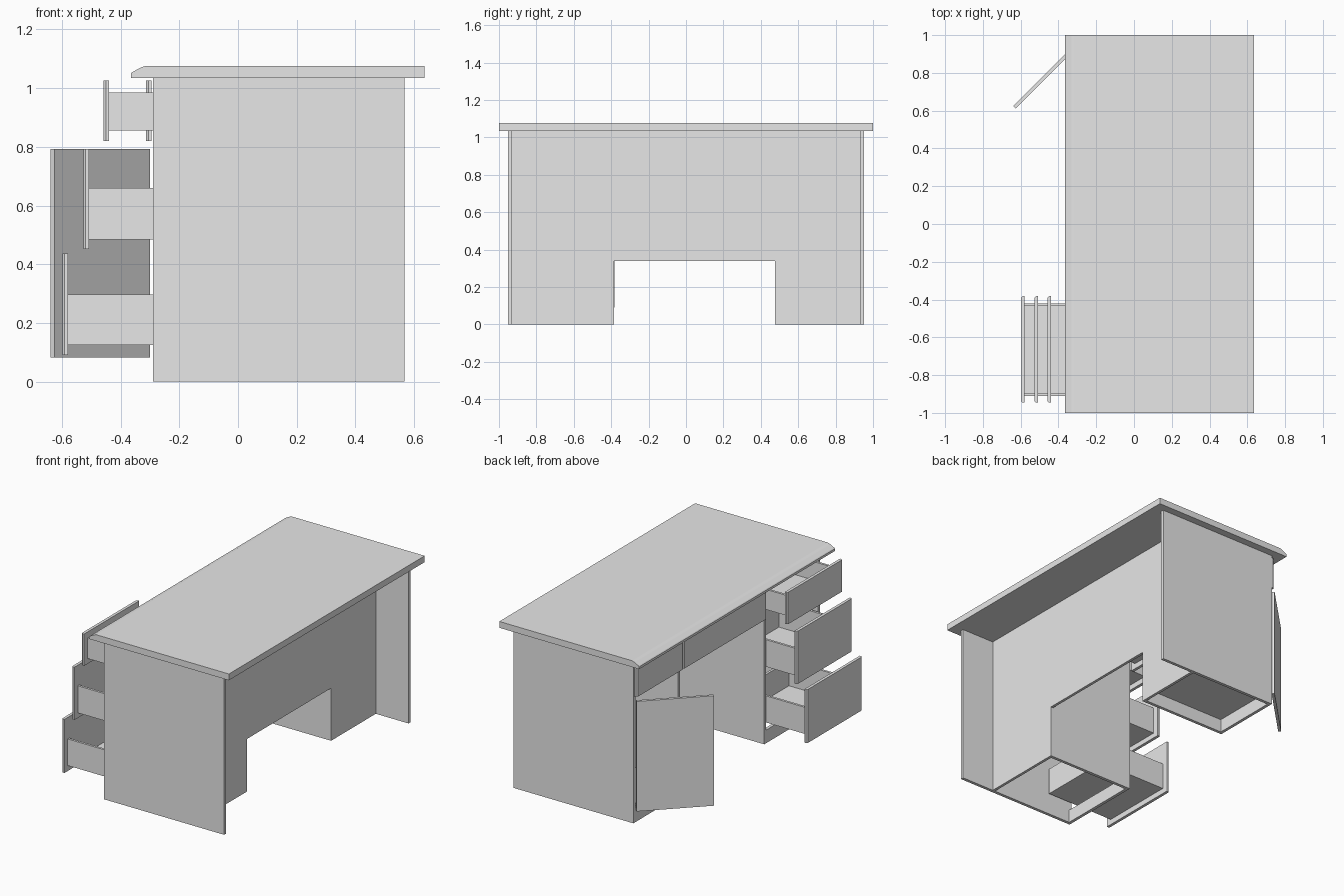
import bpy, bmesh
from math import radians
from mathutils import Vector, Matrix

cube = bpy.data.objects.get("Cube")
if cube:
    bpy.data.objects.remove(cube, do_unlink=True)

GREY = (0.8, 0.8, 0.8, 1)
mat = bpy.data.materials.new("pale grey")
mat.use_nodes = True
mat.diffuse_color = GREY
mat.node_tree.nodes["Principled BSDF"].inputs["Base Color"].default_value = GREY


def finish(name, bm):
    bmesh.ops.recalc_face_normals(bm, faces=bm.faces)
    mesh = bpy.data.meshes.new(name)
    bm.to_mesh(mesh)
    bm.free()
    mesh.materials.append(mat)
    obj = bpy.data.objects.new(name, mesh)
    bpy.context.collection.objects.link(obj)
    return obj


def extrude(name, points, axis, low, high):
    """Extrude a 2D outline along x, y or z (0, 1, 2)."""
    bm = bmesh.new()
    verts = []
    for p in points:
        co = list(p)
        co.insert(axis, low)
        verts.append(bm.verts.new(co))
    face = bm.faces.new(verts)
    moved = bmesh.ops.extrude_face_region(bm, geom=[face])["geom"]
    step = Vector((0, 0, 0))
    step[axis] = high - low
    bmesh.ops.translate(bm, vec=step, verts=[g for g in moved if isinstance(g, bmesh.types.BMVert)])
    return finish(name, bm)


def board(name, x, y, z):
    outline = [(x[0], y[0]), (x[1], y[0]), (x[1], y[1]), (x[0], y[1])]
    return extrude(name, outline, 2, *z)


def front_plate(name, x, y, z):
    """Board whose outer upright edges are chamfered."""
    c = 0.008
    outline = [(x + 0.019, y[0]), (x + 0.019, y[1]), (x + c, y[1]),
               (x, y[1] - c), (x, y[0] + c), (x + c, y[0])]
    return extrude(name, outline, 2, *z)


def drawer(name, x, y, z, box_z):
    """Front plate with an open box behind it."""
    t = 0.015
    front_plate(name + "_front", x, y, z)
    a, b = x + 0.019, x + 0.505
    y0, y1 = y[0] + 0.035, y[1] - 0.038
    for side, s in (("right", (y0, y0 + t)), ("left", (y1 - t, y1))):
        board(f"{name}_{side}_side", (a, b), s, box_z)
    board(name + "_back", (b - t, b), (y0 + t, y1 - t), box_z)
    board(name + "_bottom", (a, b - t), (y0 + t, y1 - t), (box_z[0], box_z[0] + 0.01))


FRONT, HEIGHT, T = -0.29, 1.035, 0.02

# Desk top with a sloped front edge
extrude("desk_top", [(0.635, HEIGHT), (0.635, 1.076), (-0.315, 1.076), (-0.332, 1.07),
                     (-0.36, 1.055), (-0.365, 1.05), (-0.365, HEIGHT)], 1, -1, 1)

# Outer end panels and inner pedestal panels
for name, y in (("right_end_panel", -0.952), ("left_end_panel", 0.932)):
    board(name, (FRONT, 0.567), (y, y + T), (0, HEIGHT))
for name, y in (("right_inner_panel", -0.405), ("left_inner_panel", 0.475)):
    board(name, (FRONT, 0.315), (y, y + T), (0, HEIGHT))

# Back panel with the knee space cut from its lower edge
extrude("back_panel", [(-0.932, 0), (-0.385, 0), (-0.385, 0.34), (0.475, 0.34),
                       (0.475, 0), (0.932, 0), (0.932, HEIGHT), (-0.932, HEIGHT)], 0, 0.315, 0.333)

# Plinths and the cupboard floor
board("right_plinth", (FRONT, FRONT + T), (-0.932, -0.405), (0, 0.085))
board("left_plinth", (FRONT, FRONT + T), (0.495, 0.932), (0, 0.085))
board("cupboard_floor", (FRONT + T, 0.315), (0.495, 0.932), (0.085, 0.105))

# Pulled-out pedestal drawers
side = (-0.946, -0.382)
drawer("lower_drawer", -0.599, side, (0.09, 0.436), (0.125, 0.297))
drawer("middle_drawer", -0.527, side, (0.452, 0.793), (0.485, 0.66))
top_z, top_box = (0.82, 1.026), (0.855, 0.985)
drawer("upper_drawer", -0.458, side, top_z, top_box)

# Closed drawers over the knee space and the cupboard
drawer("centre_drawer", -0.313, (-0.376, 0.468), top_z, top_box)
drawer("cupboard_drawer", -0.313, (0.474, 0.946), top_z, top_box)

# Cupboard door standing open on its hinge
door = board("cupboard_door", (-0.009, 0.009), (-0.461, 0), (0.082, 0.793))
door.data.transform(Matrix.Translation((-0.306, 0.944, 0)) @ Matrix.Rotation(radians(-45), 4, "Z"))
